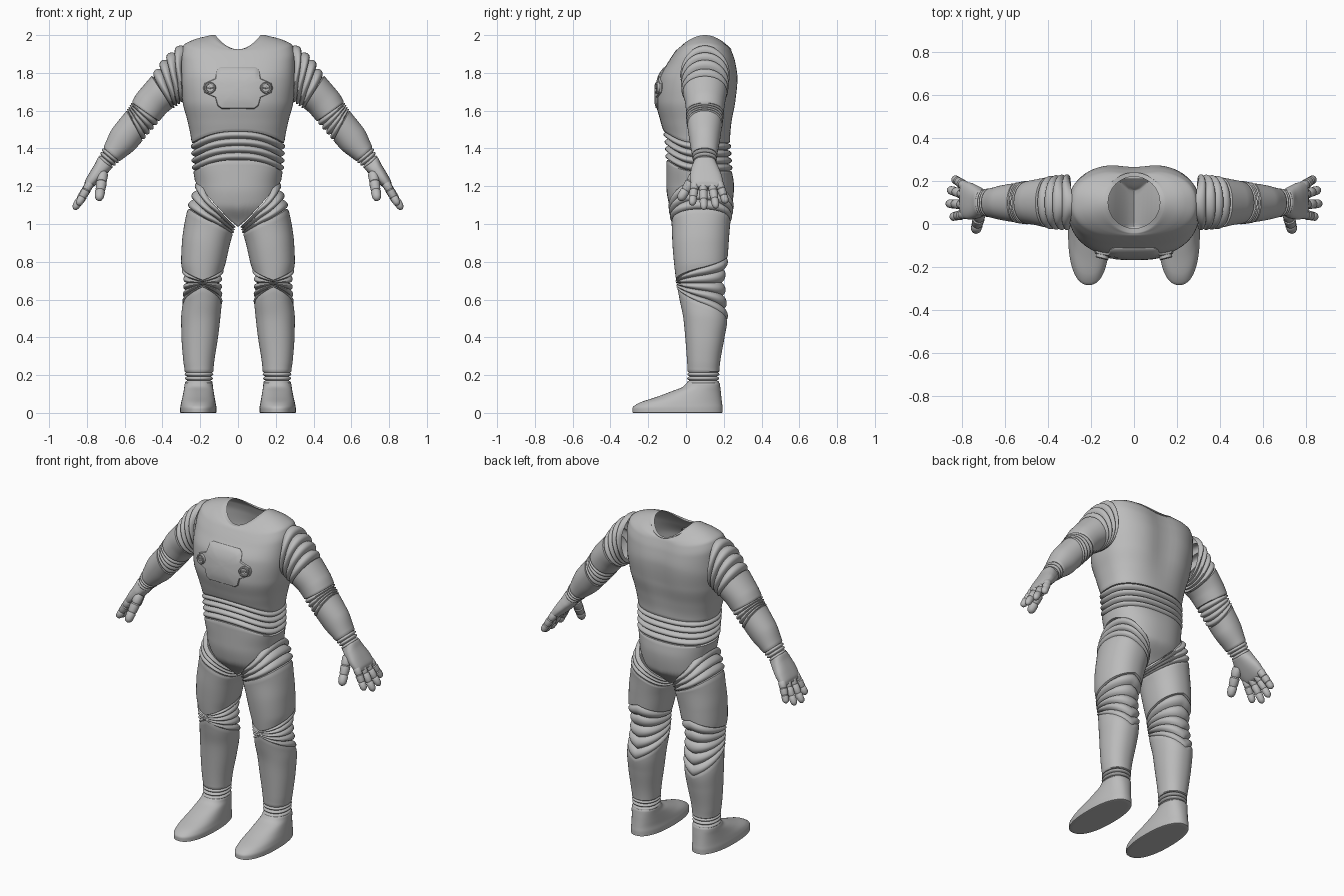
import bpy, math
from math import sin, cos, pi
from mathutils import Vector, Matrix

if "Cube" in bpy.data.objects:
    bpy.data.objects.remove(bpy.data.objects["Cube"])

grey = bpy.data.materials.new("suit_grey")
grey.use_nodes = True
colour = (0.5, 0.5, 0.5, 1)
grey.diffuse_color = colour
grey.node_tree.nodes["Principled BSDF"].inputs["Base Color"].default_value = colour
SIDES = 64


def add(name, verts, faces, mirror=True, angle=40):
    mesh = bpy.data.meshes.new(name)
    mesh.from_pydata([tuple(v) for v in verts], [], faces)
    mesh.materials.append(grey)
    ob = bpy.data.objects.new(name, mesh)
    bpy.context.collection.objects.link(ob)
    if mirror:
        ob.modifiers.new("mirror", "MIRROR").use_mirror_merge = False
    bpy.ops.object.select_all(action="DESELECT")
    ob.select_set(True)
    bpy.context.view_layer.objects.active = ob
    bpy.ops.object.shade_smooth_by_angle(angle=math.radians(angle))
    return ob


def sample(rows, t):
    """Monotone smooth interpolation of profile rows keyed by their first value."""
    t = min(max(t, rows[0][0]), rows[-1][0])
    i = max(k for k in range(len(rows) - 1) if rows[k][0] <= t)
    h = rows[i + 1][0] - rows[i][0]
    u = (t - rows[i][0]) / h

    def slope(k, c):
        if k <= 0 or k >= len(rows) - 1:
            return 0
        a = (rows[k][c] - rows[k - 1][c]) / (rows[k][0] - rows[k - 1][0])
        b = (rows[k + 1][c] - rows[k][c]) / (rows[k + 1][0] - rows[k][0])
        return 2 * a * b / (a + b) if a * b > 0 else 0

    return [(2*u**3 - 3*u*u + 1) * rows[i][c] + (3*u*u - 2*u**3) * rows[i + 1][c]
            + h * ((u**3 - 2*u*u + u) * slope(i, c) + (u**3 - u*u) * slope(i + 1, c))
            for c in range(1, len(rows[0]))]


def power(v, n):
    return math.copysign(abs(v) ** (2 / n), v)


def limb(rows, n=2.2, matrix=Matrix()):
    """Surface from rows of: height, x min, x max, y min, y max."""
    def point(a, t, off):
        x0, x1, y0, y1 = sample(rows, t)
        return matrix @ Vector(((x0 + x1) / 2 + ((x1 - x0) / 2 + off) * power(cos(a), n),
                                (y0 + y1) / 2 + ((y1 - y0) / 2 + off) * power(sin(a), n), t))
    return point


def panel(name, surf, lo, hi, ribs=0, depth=0.013, rows=24, ease=1, mirror=True, close=""):
    """Sheet of suit between two edge curves, with tucked rims or rounded ribs."""
    if ribs:
        rows = ribs * 8
        prof = [(k / rows, depth * (abs(sin(pi * ribs * k / rows)) ** 0.7 - 0.6)) for k in range(rows + 1)]
    else:
        prof = [(0, -0.02), (0, 0.0)] + [(k / rows, 0.004) for k in range(rows + 1)]
        prof[2] = (0.012, 0.004)
        prof[-1] = (1, 0.0)
        prof.append((1, -0.02))
    verts = []
    for u, off in prof:
        w = 1 - (1 - u) ** ease
        for j in range(SIDES):
            a = 2 * pi * j / SIDES
            verts.append(surf(a, lo(a) + (hi(a) - lo(a)) * w, off))
    faces = [(i * SIDES + j, i * SIDES + (j + 1) % SIDES, (i + 1) * SIDES + (j + 1) % SIDES, (i + 1) * SIDES + j)
             for i in range(len(prof) - 1) for j in range(SIDES)]
    if close == "bridge":
        half = SIDES // 2
        faces += [(j, SIDES - j, SIDES - j - 1, j + 1) for j in range(1, half - 1)]
        faces += [(0, SIDES - 1, 1), (half, half - 1, half + 1)]
    if close == "flat":
        faces.append(tuple(reversed(range(SIDES))))
    return add(name, verts, faces, mirror)


def flat(v):
    return lambda a: v


def fan(front, back):
    """Edge that runs to a soft point at the back."""
    return lambda a: front + (back - front) * (1 - abs((a - pi / 2 + pi) % (2 * pi) - pi) / pi)


def tilt(inner, outer):
    return lambda a: (inner + outer) / 2 + (outer - inner) / 2 * cos(a)


# Torso surface: height, half width, front, back, squareness, side lift
TORSO = [(0.98, 0.20, -0.01, 0.15, 2.2, 0), (1.1, 0.21, -0.085, 0.24, 2.3, 0),
         (1.2, 0.22, -0.10, 0.25, 2.3, 0), (1.3, 0.235, -0.10, 0.237, 2.4, 0),
         (1.44, 0.243, -0.105, 0.23, 2.4, 0), (1.54, 0.262, -0.13, 0.245, 2.4, 0),
         (1.65, 0.29, -0.155, 0.27, 2.4, 0), (1.77, 0.30, -0.14, 0.28, 2.5, 0),
         (1.85, 0.30, -0.095, 0.268, 2.5, 0.03), (1.90, 0.285, -0.063, 0.253, 2.4, 0.045),
         (1.92, 0.22, -0.048, 0.245, 2.2, 0.06), (1.925, 0.14, -0.04, 0.24, 2, 0.075)]


def torso(a, t, off):
    rx, y0, y1, n, lift = sample(TORSO, t)
    x = (rx + off) * power(cos(a), n)
    y = (y0 + y1) / 2 + ((y1 - y0) / 2 + off) * power(sin(a), n)
    if sin(a) > 0 and t > 1.45:
        y -= 0.02 * math.exp(-(x / 0.09) ** 2) * min(1, (t - 1.45) / 0.2) * (t < 1.925)
    return Vector((x, y, t + lift * cos(a) ** 2))


def arch(base):
    return lambda a: base + 0.06 * max(0, -sin(a)) ** 2


panel("chest", torso, arch(1.43), flat(1.925), rows=48, ease=1.8, mirror=False)
panel("waist_ribs", torso, arch(1.28), arch(1.43), ribs=4, depth=0.022, mirror=False)
panel("briefs", torso, lambda a: 0.985 + 0.24 * abs(cos(a)) ** 1.1, arch(1.28), mirror=False, close="bridge")


# Chest plate and its two dials
def chest_point(x, z, off):
    rx, y0, y1, n, lift = sample(TORSO, z)
    return torso(-math.acos(math.copysign((abs(x) / rx) ** (n / 2), x)), z, off)


half = [(0.09, 1.83), (0.108, 1.815), (0.117, 1.77), (0.135, 1.762), (0.172, 1.745), (0.18, 1.72),
        (0.172, 1.695), (0.135, 1.678), (0.117, 1.67), (0.105, 1.625), (0.085, 1.61)]
outline = half + [(-x, z) for x, z in reversed(half)]
verts, faces, n = [], [], len(outline)
steps = [(1, -0.01), (1, 0.008), (0.96, 0.014), (0.75, 0.014), (0.5, 0.014), (0.25, 0.014), (0.02, 0.014)]
for s, off in steps:
    verts += [chest_point(x * s, 1.72 + (z - 1.72) * s, off) for x, z in outline]
for i in range(len(steps) - 1):
    faces += [(i*n + j, i*n + n + j, i*n + n + (j+1) % n, i*n + (j+1) % n) for j in range(n)]
faces.append(tuple(range(len(verts) - n, len(verts))))
add("chest_plate", verts, faces, False)


def lathe(name, a, b, profile, sides=16, flatten=1.0):
    """Turned solid along the line a-b; profile is (fraction, radius)."""
    a, b = Vector(a), Vector(b)
    q = (b - a).to_track_quat("Z", "Y")
    vs = [a.lerp(b, f) + q @ Vector((r * cos(2*pi*j/sides), flatten * r * sin(2*pi*j/sides), 0))
          for f, r in profile for j in range(sides)]
    fs = [(i*sides + j, i*sides + (j+1) % sides, (i+1)*sides + (j+1) % sides, (i+1)*sides + j)
          for i in range(len(profile) - 1) for j in range(sides)]
    fs += [tuple(reversed(range(sides))), tuple(range(len(vs) - sides, len(vs)))]
    return add(name, vs, fs)


dial = chest_point(0.143, 1.72, 0.0)
out = Vector((0.25, -1, 0.05)).normalized()
lathe("dial", dial, dial + out * 0.028, [(0, 0.03), (0.9, 0.03), (1, 0.027), (1, 0.021), (0.7, 0.02)], 24)
lathe("dial_grip", dial, dial + out * 0.028, [(0, 0.018), (1, 0.018)], 12, 0.3)

# Legs: ribs at hip, thigh, knee ribs, shin, ankle ribs
leg = limb([(0.15, 0.14, 0.275, 0.01, 0.17), (0.22, 0.135, 0.278, 0.013, 0.172), (0.27, 0.13, 0.285, 0.01, 0.177),
            (0.4, 0.11, 0.295, 0.0, 0.2), (0.5, 0.098, 0.297, -0.01, 0.215), (0.6, 0.09, 0.287, -0.03, 0.207),
            (0.7, 0.092, 0.282, -0.048, 0.2), (0.8, 0.068, 0.297, -0.06, 0.215), (0.9, 0.045, 0.293, -0.068, 0.222),
            (1.0, 0.018, 0.28, -0.072, 0.23), (1.1, 0.01, 0.257, -0.085, 0.245), (1.24, 0.01, 0.215, -0.085, 0.235)])
panel("hip_ribs", leg, tilt(0.95, 1.08), tilt(0.99, 1.23), ribs=3, depth=0.02)
panel("thigh", leg, fan(0.70, 0.83), tilt(0.95, 1.08))
panel("knee_ribs", leg, fan(0.665, 0.48), fan(0.70, 0.83), ribs=5, depth=0.018)
panel("shin", leg, flat(0.215), fan(0.675, 0.49))
panel("ankle_ribs", leg, flat(0.15), flat(0.215), ribs=3, depth=0.014)

# Boots
boot = limb([(0, 0.118, 0.302, -0.28, 0.19), (0.025, 0.118, 0.302, -0.28, 0.19), (0.05, 0.122, 0.298, -0.25, 0.187),
             (0.085, 0.128, 0.29, -0.15, 0.183), (0.115, 0.133, 0.284, -0.07, 0.18),
             (0.14, 0.137, 0.28, -0.01, 0.177), (0.16, 0.138, 0.278, 0.005, 0.175)], 2.3)
panel("boot", boot, flat(0), flat(0.16), close="flat")

# Arms: local z runs down the arm, local x points up and outward
ARM = Matrix(((0.76, 0, 0.65, 0.30), (0, 1, 0, 0.10), (0.65, 0, -0.76, 1.795), (0, 0, 0, 1)))
arm = limb([(-0.13, -0.1, 0.10, -0.11, 0.11), (0.0, -0.105, 0.118, -0.12, 0.122), (0.12, -0.09, 0.108, -0.115, 0.115),
            (0.22, -0.07, 0.108, -0.1, 0.102), (0.33, -0.07, 0.09, -0.092, 0.09), (0.45, -0.07, 0.086, -0.08, 0.078),
            (0.56, -0.05, 0.058, -0.065, 0.062), (0.63, -0.04, 0.042, -0.055, 0.055)], 2.1, ARM)
panel("shoulder_ribs", arm, tilt(0.1, -0.12), tilt(0.17, 0.11), ribs=4, depth=0.022)
panel("upper_arm", arm, tilt(0.17, 0.11), tilt(0.27, 0.285))
panel("elbow_ribs", arm, tilt(0.27, 0.285), tilt(0.40, 0.335), ribs=4, depth=0.016)
panel("forearm", arm, tilt(0.40, 0.335), flat(0.565))
panel("wrist_ribs", arm, flat(0.565), flat(0.625), ribs=3, depth=0.014)

# Gloves
palm = limb([(0.615, -0.042, 0.044, -0.055, 0.055), (0.66, -0.04, 0.034, -0.068, 0.07),
             (0.72, -0.036, 0.024, -0.075, 0.088), (0.765, -0.03, 0.014, -0.068, 0.092),
             (0.785, -0.02, 0.002, -0.06, 0.085)], 2.5, ARM)
panel("palm", palm, flat(0.785), flat(0.615), close="flat")
FINGER = [(0, 0.9), (0.06, 1.05), (0.28, 1.0), (0.32, 0.85), (0.36, 1.05), (0.6, 0.95), (0.64, 0.8),
          (0.68, 0.98), (0.88, 0.88), (0.96, 0.62), (1, 0.2)]
for k, (y0, y1, tip) in enumerate([(-0.052, -0.068, 0.885), (-0.01, -0.005, 0.915),
                                   (0.035, 0.06, 0.905), (0.074, 0.112, 0.87)]):
    lathe("finger_%d" % (k + 1), ARM @ Vector((-0.008, y0, 0.75)), ARM @ Vector((-0.035, y1, tip)),
          [(f, 0.022 * r) for f, r in FINGER])
lathe("thumb", (0.715, 0.055, 1.27), (0.737, -0.035, 1.125), [(f, 0.027 * r) for f, r in FINGER])
